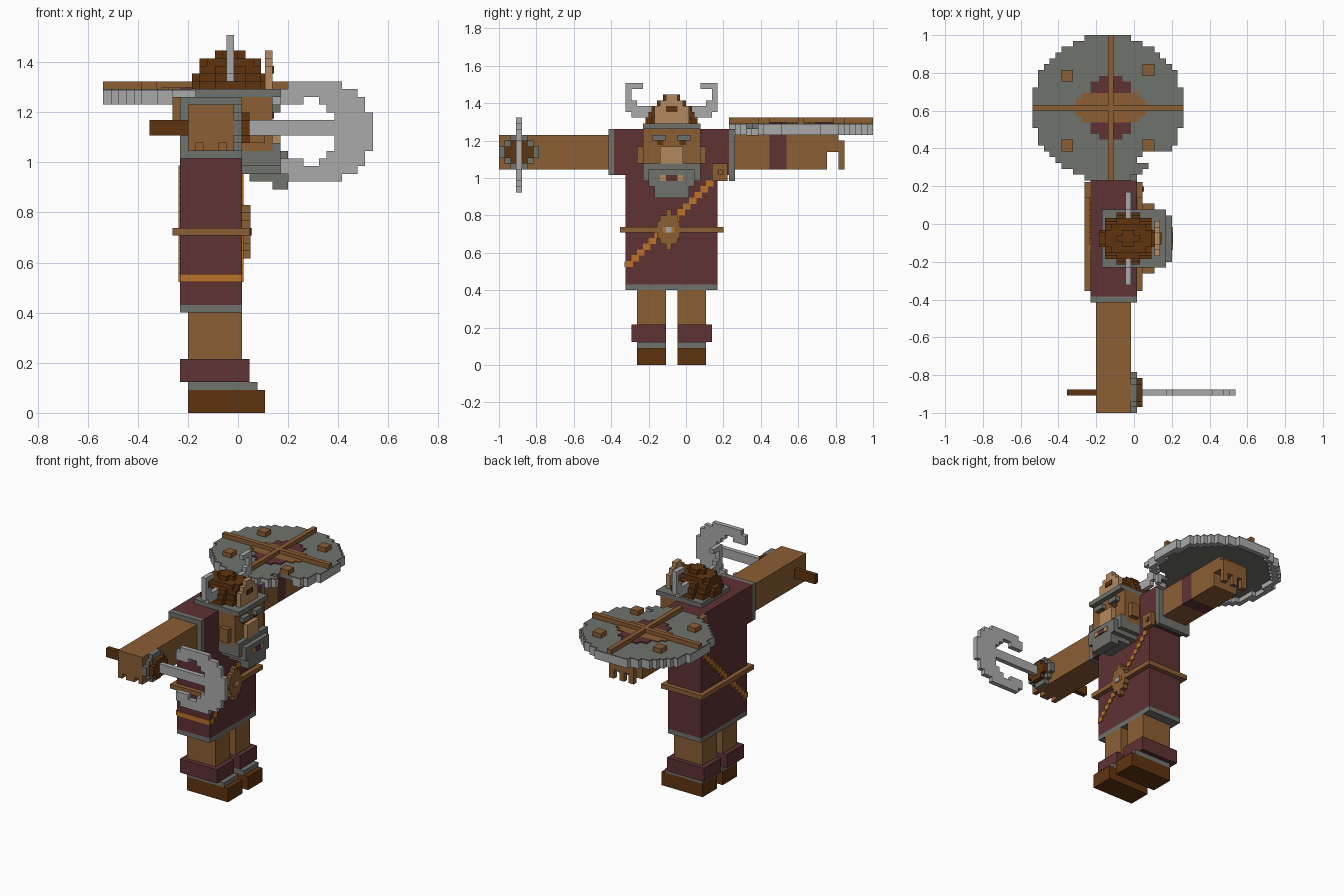
import bpy, bmesh, math
from mathutils import Matrix, Vector

if "Cube" in bpy.data.objects:
    bpy.data.objects.remove(bpy.data.objects["Cube"], do_unlink=True)

U = 2.0 / 65                       # one block
ORIGIN = Vector((-17.5, -32.5, 0))


def linear(c):
    c /= 255
    return c / 12.92 if c <= 0.04045 else ((c + 0.055) / 1.055) ** 2.4


def material(name, r, g, b):
    m = bpy.data.materials.new(name)
    m.use_nodes = True
    col = (linear(r), linear(g), linear(b), 1)
    m.diffuse_color = col
    bsdf = m.node_tree.nodes["Principled BSDF"]
    bsdf.inputs["Base Color"].default_value = col
    bsdf.inputs["Roughness"].default_value = 0.8
    return m


maroon = material("maroon cloth", 94, 50, 52)
brown = material("brown leather", 139, 94, 52)
dark = material("dark brown", 96, 52, 16)
grey = material("grey", 112, 114, 108)
silver = material("light grey", 170, 170, 170)
tan = material("tan", 180, 138, 96)
orange = material("orange strap", 186, 114, 40)


def blocks(name, mat, *boxes):
    """One object from boxes (x0, x1, y0, y1, z0, z1) in block units."""
    bm = bmesh.new()
    for x0, x1, y0, y1, z0, z1 in boxes:
        mid = Vector(((x0 + x1) / 2, (y0 + y1) / 2, (z0 + z1) / 2)) + ORIGIN
        bmesh.ops.create_cube(bm, size=1, matrix=Matrix.Translation(mid * U) @
                              Matrix.Diagonal(((x1 - x0) * U, (y1 - y0) * U, (z1 - z0) * U, 1)))
    me = bpy.data.meshes.new(name)
    bm.to_mesh(me)
    bm.free()
    me.materials.append(mat)
    ob = bpy.data.objects.new(name, me)
    bpy.context.collection.objects.link(ob)
    return ob


def flip(b):
    """Mirror a box across the middle of the body."""
    return (b[0], b[1], 60 - b[3], 60 - b[2], b[4], b[5])


def pair(name, mat, *boxes):
    blocks("right_" + name, mat, *boxes)
    blocks("left_" + name, mat, *[flip(b) for b in boxes])


def disc_rows(rx, ry):
    """Half widths of a stepped ellipse: (row start, half width)."""
    n = round(2 * ry)
    for i in range(n):
        v = -ry + i
        t = (v + 0.5) / ry
        yield v, max(0.5, round(rx * math.sqrt(1 - t * t) + 0.15))


def disc(cx, cy, rx, ry, z0, z1):
    return [(cx - w, cx + w, cy + v, cy + v + 1, z0, z1) for v, w in disc_rows(rx, ry)]


# Legs and boots
pair("boot", dark, (11, 21, 24, 29, 0, 3))
pair("boot_trim", grey, (11, 20, 24, 29, 3, 4))
pair("boot_cuff", maroon, (10, 19, 23, 29, 4, 7))
pair("leg", brown, (11, 18, 24, 29, 7, 13))

# Tunic
blocks("tunic_hem", grey, (10, 18, 22, 38, 13, 14))
blocks("tunic", maroon, (10, 18, 22, 38, 14, 41))
pair("sleeve", maroon, (10, 18, 20, 22, 33, 41))
blocks("right_sleeve_trim", grey, (10, 18, 19, 20, 33, 41))
blocks("left_sleeve_trim", grey, (10, 18, 40, 41, 32, 41))

# Belt, buckle and shoulder strap
blocks("belt", brown, (9, 19, 21, 39, 23, 24))
blocks("buckle", brown, *[(18, 19.1, 29.5 - w, 29.5 + w, z, z + 1)
                          for z, w in zip(range(20, 27), (0.5, 1.5, 2, 2.5, 2, 1.5, 0.5))])
blocks("buckle_ring", orange, (19, 19.2, 28.5, 30.5, 23, 24))
blocks("buckle_gem", silver, (19, 19.3, 29, 30, 23, 24))
for side, x in (("front", 18), ("back", 10)):
    blocks("strap_" + side, orange,
           *[(x - 0.2, x + 0.2, y, y + 1.3, y - 5, y - 3.9) for y in range(22, 37)])
blocks("strap_side", orange, (10, 18, 21.8, 22.2, 17, 18))
blocks("strap_plate_front", brown, (18, 19, 37, 39.7, 32, 35))
blocks("strap_plate_mark", dark, (19, 19.1, 38, 39, 33, 34))
blocks("strap_plate_mark_inner", brown, (19, 19.2, 38.2, 38.8, 33.2, 33.8))
blocks("strap_plate_back", brown, (9, 10, 37, 39.7, 38, 41))

# Right arm, with fingers under the hand
blocks("right_arm", brown, (11, 17, 2, 19, 34, 40), (11, 17, 0, 2, 35, 40),
       (11, 12, 0, 2, 34, 35), (13, 15, 0, 2, 34, 35), (16, 17, 0, 2, 34, 35))

# Left arm with a cloth band and a gripping hand
blocks("left_arm", brown, (11, 17, 41, 47, 34, 40), (11, 17, 50, 57, 34, 40))
blocks("left_arm_band", maroon, (11, 17, 47, 50, 34, 40))
blocks("left_hand", brown, (11, 17, 57, 59, 37, 40), (11, 17, 59, 60, 36, 39),
       *[(x, x + 1.2, 59, 60, 34, 36) for x in (11, 13.3, 15.8)])

# Head and face
blocks("head", brown, (12, 22, 25, 35, 34, 41))
pair("ear", brown, (19, 21, 24, 25, 35, 38))
blocks("nose", tan, (22, 23, 28, 32, 35, 38))
pair("eyebrow", grey, (22, 23, 26.7, 29, 39, 40))
pair("eye", dark, (22, 22.2, 27.5, 28.6, 38.2, 39))
blocks("beard", grey, (18, 23, 25, 35, 32, 35), (18, 23, 26, 34, 31, 32),
       (22, 24, 26, 34, 31, 32), (22, 24, 27, 33, 29, 31), (23, 24, 26, 34, 32, 34),
       (19, 23, 27, 33, 30, 31))
blocks("mouth", maroon, (24, 24.2, 29, 31, 32, 33))
pair("lip", tan, (24, 24.2, 28, 29, 32, 33))

# Helmet
blocks("helmet_brim", grey, (12, 23, 25, 35, 41, 42))
dome = []
for z0, z1, rx, ry in ((42, 43, 4.5, 4.5), (43, 44, 4.5, 4), (44, 45, 4.3, 3.5),
                       (45, 46, 4, 2.5), (46, 47, 1.5, 1.5)):
    dome += disc(16.5, 30, rx, ry, z0, z1)
blocks("helmet_dome", dark, *dome)
blocks("helmet_badge", tan, (21, 22, 27, 33, 42, 45), (21, 22, 28, 32, 45, 46),
       (21, 22, 29, 31, 46, 47))
blocks("helmet_badge_gem", dark, (22, 22.2, 29, 31, 44, 45))
pair("horn", silver, (16, 17, 23, 27, 43, 45), (16, 17, 22, 23, 44, 49),
     (16, 17, 23, 25, 48, 49), (16, 17, 23, 24, 45, 46))

# Axe: handle, guard and crescent blade
blocks("axe_grip", dark, (6, 11, 3, 4, 36, 38))
blocks("axe_shaft", silver, (17, 30, 3, 4, 36, 38))
guard = [(3.5 - w, 3.5 + w, z) for z, w in zip(range(34, 40), (1.5, 2.5, 3.5, 3.5, 2.5, 1.5))]
blocks("axe_guard", grey, *[(17, 18, a, b, z, z + 1) for a, b, z in guard])
blocks("axe_guard_front", dark, *[(18, 19, 3.5 - w, 3.5 + w, z, z + 1)
                                  for z, w in zip(range(35, 39), (1.5, 2.5, 2.5, 1.5))])
blade = [(30, 35, 3, 4, 34, 39)]
for dz, x0, x1 in ((6, 24, 31), (5, 23, 33), (4, 28, 34), (4, 23, 26), (3, 29, 34), (2, 30, 35)):
    blade += [(x0, x1, 3, 4, 36.5 + s * dz - 0.5, 36.5 + s * dz + 0.5) for s in (-1, 1)]
blocks("axe_blade", silver, *blade)

# Shield: plate and rim, with a chipped gap in the front edge
CX, CY = 13, 52.5
plate, rim = [], []
inner = {CY + v: w for v, w in disc_rows(11.5, 11.5)}
for v, w in disc_rows(13, 12.5):
    y = CY + v
    spans = [(CX - w, CX + w)]
    if y in (42, 43, 44):
        gap = {42: 20, 43: 18, 44: 19}[y]
        spans = [(CX - w, gap)] + ([(22, CX + w)] if CX + w > 22 and y < 44 else [])
    for a, b in spans:
        plate.append((a, b, y, y + 1, 41.75, 42))
        i = inner.get(y, 0)
        if i:
            for lo, hi in ((a, min(b, CX - i)), (max(a, CX + i), b)):
                if hi > lo:
                    rim.append((lo, hi, y, y + 1, 40, 41.75))
            plate.append((max(a, CX - i), min(b, CX + i), y, y + 1, 41, 41.75))
        else:
            rim.append((a, b, y, y + 1, 40, 41.75))
blocks("shield_plate", grey, *plate)
blocks("shield_rim", silver, *rim)
blocks("shield_cross", brown, (13, 14, 40, 65, 42, 43), (0, 26, 52, 53, 42, 43))
blocks("shield_studs", brown, (5, 7, 57, 59, 42, 43), (19, 21, 58, 60, 42, 43),
       (5, 7, 45, 47, 42, 43), (19, 21, 45, 47, 42, 43))
center = disc(13.5, 52.5, 5.5, 5.5, 42, 42.2)
blocks("shield_center", brown, *[b for b in center if abs(b[2] + 0.5 - 52.5) < 2.6])
blocks("shield_center_cloth", maroon, *[(max(b[0], 10), min(b[1], 17), *b[2:]) for b in center
                                        if abs(b[2] + 0.5 - 52.5) > 2.6])
